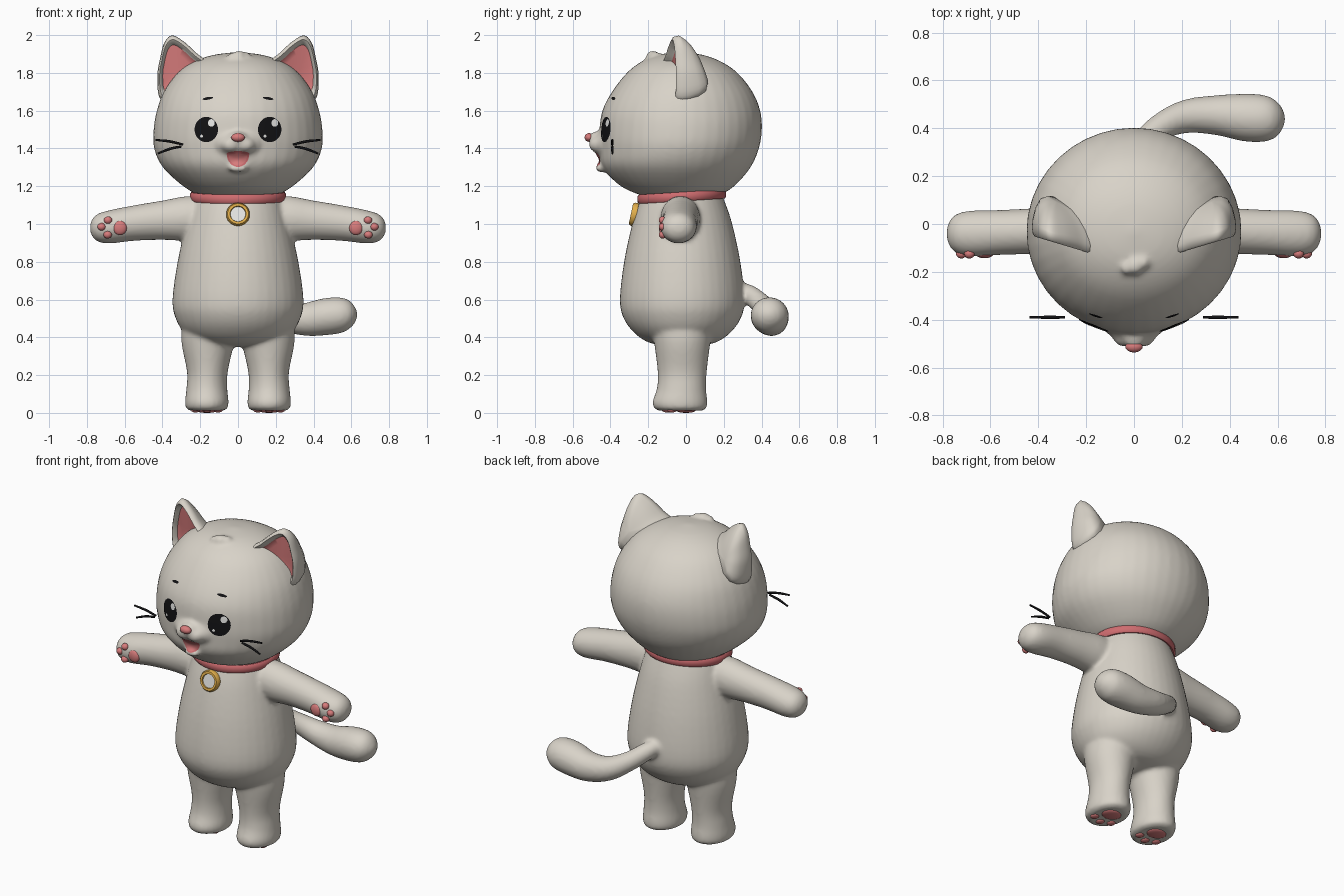
import bpy, bmesh
from math import sin, cos, pi, tau, radians
from mathutils import Vector, Matrix
from mathutils.bvhtree import BVHTree

if "Cube" in bpy.data.objects:
    bpy.data.objects.remove(bpy.data.objects["Cube"])


def material(name, rgb):
    m = bpy.data.materials.new(name)
    m.use_nodes = True
    m.diffuse_color = (*rgb, 1)
    m.node_tree.nodes["Principled BSDF"].inputs["Base Color"].default_value = (*rgb, 1)
    return m


FUR = material("cream fur", (0.69, 0.65, 0.58))
PINK = material("pink", (0.68, 0.20, 0.20))
RED = material("collar red", (0.62, 0.15, 0.16))
BLACK = material("black", (0.006, 0.006, 0.007))
WHITE = material("white", (0.88, 0.88, 0.86))
GOLD = material("gold", (0.75, 0.42, 0.07))


def finish(bm, name, *mats, angle=50):
    """Turn a bmesh into a smooth shaded object."""
    bmesh.ops.recalc_face_normals(bm, faces=bm.faces)
    mesh = bpy.data.meshes.new(name)
    bm.to_mesh(mesh)
    bm.free()
    ob = bpy.data.objects.new(name, mesh)
    bpy.context.collection.objects.link(ob)
    for m in mats:
        mesh.materials.append(m)
    bpy.ops.object.select_all(action="DESELECT")
    ob.select_set(True)
    bpy.context.view_layer.objects.active = ob
    bpy.ops.object.shade_smooth_by_angle(angle=radians(angle))
    return ob


def blend(ob):
    """Fuse overlapping volumes into one soft skin."""
    rm = ob.modifiers.new("fuse", "REMESH")
    rm.mode = "VOXEL"
    rm.voxel_size = 0.012
    rm.use_smooth_shade = True
    sm = ob.modifiers.new("soften", "SMOOTH")
    sm.factor = 0.5
    sm.iterations = 6


def catmull(a, b, c, d, t):
    return 0.5 * (2 * b + (c - a) * t + (2 * a - 5 * b + 4 * c - d) * t * t
                  + (3 * b - a - 3 * c + d) * t ** 3)


def bridge(bm, r1, r2, mat=0):
    n = len(r1)
    for i in range(n):
        f = bm.faces.new((r1[i], r1[(i + 1) % n], r2[(i + 1) % n], r2[i]))
        f.material_index = mat


def loft(bm, stations, ref, axis=None, sides=40, steps=4):
    """Skin ellipses (x, y, z, radius a, radius b) along a smooth path."""
    p = [stations[0], *stations, stations[-1]]
    path = [[catmull(*q, k / steps) for q in zip(*p[i:i + 4])]
            for i in range(len(p) - 3) for k in range(steps)]
    path.append(stations[-1])
    rings = []
    for i, s in enumerate(path):
        lo, hi = path[max(i - 1, 0)], path[min(i + 1, len(path) - 1)]
        t = Vector(axis) if axis else (Vector(hi[:3]) - Vector(lo[:3])).normalized()
        u = t.cross(Vector(ref)).normalized()
        v = u.cross(t)
        rings.append([bm.verts.new(Vector(s[:3]) + u * cos(a) * max(s[3], 0.004)
                                   + v * sin(a) * max(s[4], 0.004))
                      for a in (tau * k / sides for k in range(sides))])
    for r1, r2 in zip(rings, rings[1:]):
        bridge(bm, r1, r2)
    bm.faces.new(rings[0])
    bm.faces.new(rings[-1])


def ball(bm, loc, size):
    bmesh.ops.create_uvsphere(bm, u_segments=24, v_segments=14, radius=1,
                              matrix=Matrix.Translation(loc) @ Matrix.Diagonal((*size, 1)))


X, Y, Z = (1, 0, 0), (0, 1, 0), (0, 0, 1)

# Body, legs, arms and tail fused into one skin
bm = bmesh.new()
loft(bm, [(0, -.02, .35, .05, .05), (0, -.02, .37, .19, .17), (0, -.02, .42, .28, .25),
          (0, -.02, .5, .33, .31), (0, -.02, .6, .347, .33), (0, -.02, .8, .32, .308),
          (0, -.02, 1, .275, .265), (0, -.02, 1.12, .24, .225), (0, -.02, 1.2, .2, .19)], Y, Z)
for s in (1, -1):
    loft(bm, [(s * .165, -.03, .012, .09, .115), (s * .165, -.03, .025, .11, .138),
              (s * .165, -.032, .06, .115, .145), (s * .165, -.024, .13, .108, .13),
              (s * .162, -.02, .22, .108, .13), (s * .16, -.02, .38, .14, .15),
              (s * .15, -.02, .52, .14, .17)], Y, Z)
    loft(bm, [(s * .08, -.03, 1.03, .09, .09), (s * .25, -.03, 1.03, .105, .118),
              (s * .4, -.03, 1.02, .097, .104), (s * .55, -.035, 1.005, .094, .094),
              (s * .68, -.04, .985, .096, .088), (s * .745, -.04, .98, .08, .072),
              (s * .775, -.04, .98, .045, .04), (s * .783, -.04, .98, .01, .01)], Z, X)
loft(bm, [(-.02, .24, .66, .04, .04), (.03, .33, .63, .05, .05), (.11, .405, .57, .056, .056),
          (.22, .45, .515, .07, .07), (.35, .455, .495, .084, .086), (.47, .445, .51, .1, .098),
          (.56, .44, .52, .094, .09), (.61, .44, .522, .06, .055), (.633, .44, .523, .01, .01)], Z)
blend(finish(bm, "body", FUR))

# Head with muzzle, chin and hair tuft
bm = bmesh.new()
loft(bm, [(0, -.03, 1.125, .1, .1), (0, -.03, 1.15, .2, .2), (0, -.045, 1.2, .29, .3),
          (0, -.05, 1.3, .398, .392), (0, -.036, 1.4, .444, .422), (0, -.028, 1.5, .447, .43),
          (0, -.025, 1.6, .43, .418), (0, -.02, 1.7, .393, .372), (0, -.02, 1.8, .32, .293),
          (0, -.025, 1.86, .235, .21), (0, -.03, 1.895, .13, .12), (0, -.03, 1.91, .01, .01)], Y, Z)
ball(bm, (0, -.425, 1.425), (.13, .065, .08))
ball(bm, (0, -.46, 1.455), (.052, .062, .036))
ball(bm, (0, -.445, 1.295), (.05, .035, .022))
for s in (1, -1):
    ball(bm, (s * .037, -.455, 1.42), (.058, .06, .045))
for x, y, r in ((-.03, -.185, .024), (.005, -.175, .034), (.04, -.16, .027)):
    ball(bm, (x, y, 1.885), (r, r * 1.1, r))
head = finish(bm, "head", FUR)
blend(head)

# Ears: cupped shells with a pink hollow
EDGE = [(.41, 1.66), (.427, 1.78), (.412, 1.88), (.39, 1.96), (.35, 1.998), (.29, 1.968),
        (.22, 1.905), (.155, 1.84), (.19, 1.72), (.31, 1.64)]
n = len(EDGE)
outline = [[catmull(*q, k / 5) for q in zip(*(EDGE[(i + j) % n] for j in (-1, 0, 1, 2)))]
           for i in range(n) for k in range(5)]
# Each layer: scale of outline, depth towards the back
LAYERS = [(.03, .035), (.5, .035), (.72, .02), (.8, -.004), (.88, -.014), (.96, -.006),
          (1, .02), (.97, .06), (.87, .11), (.68, .155), (.4, .185), (.03, .195)]
for s, side in ((1, "left"), (-1, "right")):
    bm = bmesh.new()
    rings = []
    for scale, depth in LAYERS:
        ring = []
        for x, z in outline:
            px, pz = .325 + (x - .325) * scale, 1.82 + (z - 1.82) * scale
            thin = 1 - max(0, pz - 1.72) * 1.9 if depth > .02 else 1
            y = -.115 + .3 * (px - .16) + depth * thin
            ring.append(bm.verts.new((s * px, y, pz)))
        rings.append(ring)
    for i, (r1, r2) in enumerate(zip(rings, rings[1:])):
        bridge(bm, r1, r2, 1 if i < 2 else 0)
    bm.faces.new(rings[0]).material_index = 1
    bm.faces.new(rings[-1])
    finish(bm, side + "_ear", FUR, PINK)

# Face details follow the surface of the head
bpy.context.view_layer.update()
skin = BVHTree.FromObject(head, bpy.context.evaluated_depsgraph_get())


def patch(name, mat, cx, cz, rx, rz, lift=.004, top=1.0, tilt=0.0):
    bm = bmesh.new()
    rings = []
    for k in range(8):
        r, ring = (k + .05) / 7.05, []
        for a in (tau * j / 32 for j in range(32)):
            dx = rx * r * cos(a)
            dz = rz * r * sin(a) * (top if sin(a) > 0 else 1) + tilt * dx
            hit = skin.ray_cast(Vector((cx + dx, -2, cz + dz)), Vector(Y))[0]
            ring.append(bm.verts.new((cx + dx, (hit.y if hit else -.4) - lift, cz + dz)))
        rings.append(ring)
    for r1, r2 in zip(rings, rings[1:]):
        bridge(bm, r1, r2)
    bm.faces.new(rings[0])
    finish(bm, name, mat)


for s, side in ((1, "left"), (-1, "right")):
    patch(side + "_eye", BLACK, s * .168, 1.5, .062, .067)
    patch(side + "_eye_glint", WHITE, s * .168 + .027, 1.535, .018, .02, .007)
    patch(side + "_eye_small_glint", WHITE, s * .168 - .025, 1.465, .008, .008, .007)
    patch(side + "_brow", BLACK, s * .16, 1.665, .028, .007, .004, 1, -s * .15)
patch("mouth", RED, 0, 1.372, .06, .07, .004, .2)
patch("tongue", PINK, 0, 1.362, .048, .052, .007, .2)

bm = bmesh.new()
ball(bm, (0, -.513, 1.458), (.036, .024, .023))
finish(bm, "nose", PINK)

# Whiskers
for s, side in ((1, "left"), (-1, "right")):
    bm = bmesh.new()
    loft(bm, [(s * .29, -.39, 1.42, .006, .006), (s * .36, -.39, 1.437, .007, .007),
              (s * .437, -.39, 1.445, .005, .005)], Y, sides=10)
    loft(bm, [(s * .3, -.39, 1.41, .006, .006), (s * .36, -.39, 1.398, .007, .007),
              (s * .425, -.39, 1.373, .005, .005)], Y, sides=10)
    finish(bm, side + "_whiskers", BLACK)

# Collar: a rounded band, a little lower at the front
bm = bmesh.new()
SECTION = [(-.03, -.024), (.004, -.024), (.012, -.014), (.012, .014), (.004, .024), (-.03, .024)]
rings = [[bm.verts.new(((.243 + d) * cos(a), -.022 + (.223 + d) * sin(a),
                        1.145 + h + .014 * sin(a)))
          for a in (tau * k / 48 for k in range(48))] for d, h in SECTION]
for r1, r2 in zip(rings, rings[1:] + rings[:1]):
    bridge(bm, r1, r2)
finish(bm, "collar", RED)

# Pendant: gold disc with raised rim and pale centre
bm = bmesh.new()
turn = Matrix.Translation((0, -.272, 1.05)) @ Matrix.Rotation(radians(78), 4, "X")
DISC = [(.002, .012), (.04, .012), (.042, .02), (.055, .02), (.062, .01), (.062, -.01), (.002, -.014)]
rings = [[bm.verts.new(turn @ Vector((r * cos(a), r * sin(a), h)))
          for a in (tau * k / 36 for k in range(36))] for r, h in DISC]
for i, (r1, r2) in enumerate(zip(rings, rings[1:])):
    bridge(bm, r1, r2, 1 if i == 0 else 0)
bm.faces.new(rings[0]).material_index = 1
bm.faces.new(rings[-1])
finish(bm, "pendant", GOLD, WHITE, angle=35)

# Paw pads on the hands and soles
for s, side in ((1, "left"), (-1, "right")):
    bm = bmesh.new()
    ball(bm, (s * .625, -.125, .98), (.037, .018, .038))
    for x, z in ((.688, 1.02), (.722, .985), (.69, .943)):
        ball(bm, (s * x, -.124, z), (.022, .02, .02))
    finish(bm, side + "_hand_pads", PINK)
    bm = bmesh.new()
    ball(bm, (s * .165, .0, .013), (.058, .05, .013))
    for x, y in ((.105, -.075), (.165, -.1), (.225, -.075)):
        ball(bm, (s * x, y, .014), (.023, .027, .012))
    finish(bm, side + "_foot_pads", PINK)
